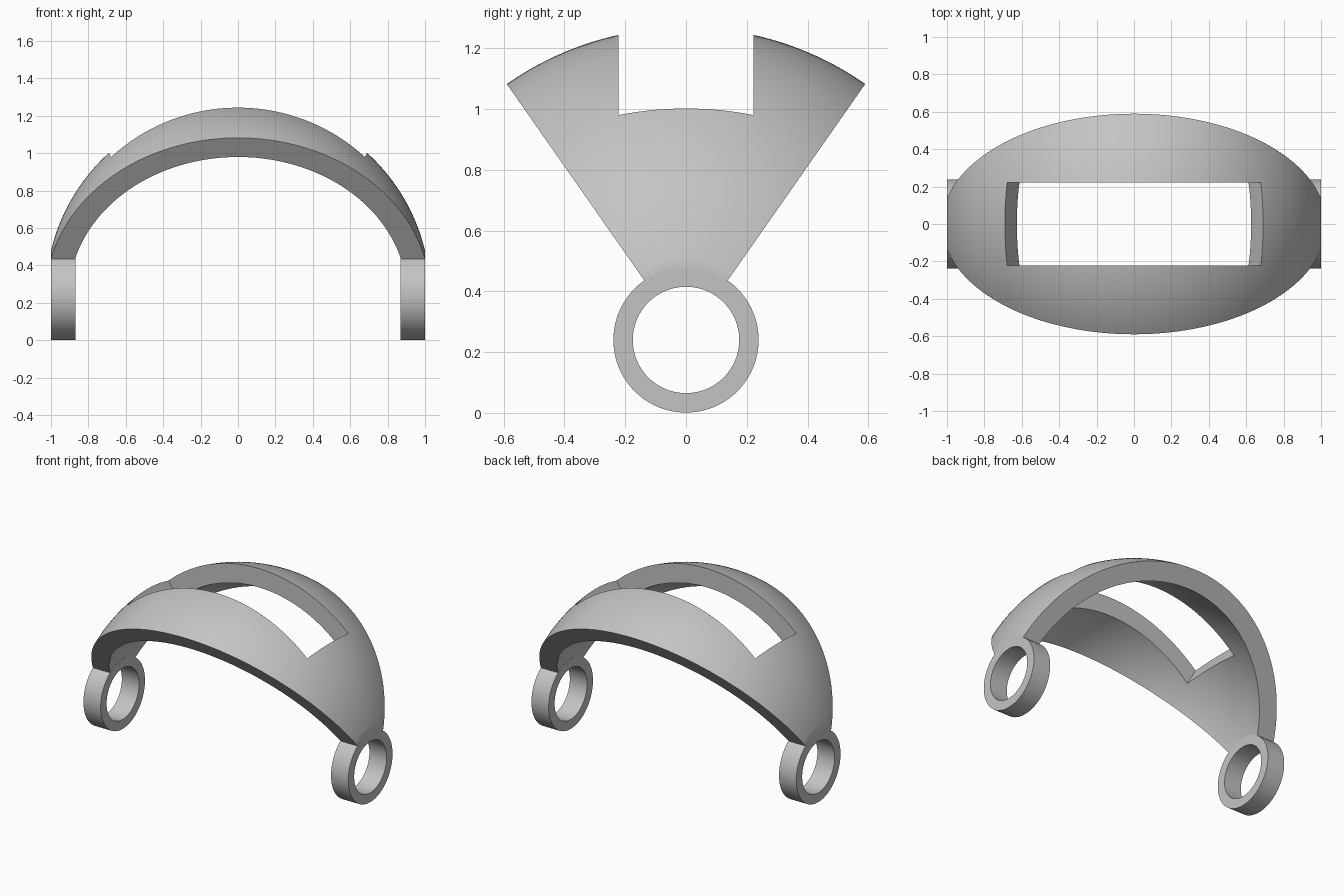
import bpy, bmesh
from math import sin, cos, asin, radians, tau
from mathutils import Vector

cube = bpy.data.objects.get("Cube")
if cube:
    bpy.data.objects.remove(cube, do_unlink=True)

AXIS_Z = 0.24                      # height of the hinge axis
OUTER, INNER = 1.028, 0.903        # radii of the spherical shell
RING_OUT, RING_IN = 0.239, 0.175
SPREAD = radians(35)               # half angle of the wedge
WINDOW_Y = 0.222

grey = bpy.data.materials.new("plain grey")
grey.use_nodes = True
colour = (0.55, 0.55, 0.55, 1)
grey.diffuse_color = colour
grey.node_tree.nodes["Principled BSDF"].inputs["Base Color"].default_value = colour


def finish(name, bm):
    bmesh.ops.recalc_face_normals(bm, faces=bm.faces)
    mesh = bpy.data.meshes.new(name)
    bm.to_mesh(mesh)
    bm.free()
    obj = bpy.data.objects.new(name, mesh)
    mesh.materials.append(grey)
    bpy.context.collection.objects.link(obj)
    return obj


def revolve(name, profile, start, end, steps):
    """Turn a closed (x, radius) profile about the hinge axis."""
    bm = bmesh.new()
    full = end - start > 6
    rows = []
    for i in range(steps if full else steps + 1):
        a = start + (end - start) * i / steps
        rows.append([bm.verts.new((x, r * sin(a), AXIS_Z + r * cos(a))) for x, r in profile])
    if full:
        rows.append(rows[0])
    n = len(profile)
    for a, b in zip(rows, rows[1:]):
        for j in range(n):
            k = (j + 1) % n
            bm.faces.new((a[j], a[k], b[k], b[j]))
    if not full:
        bm.faces.new(rows[0])
        bm.faces.new(rows[-1])
    return finish(name, bm)


def arc(radius, steps=80):
    limit = asin(RING_OUT / radius)
    half = tau / 4 - limit
    angles = [-half + 2 * half * i / steps for i in range(steps + 1)]
    return [(radius * sin(a), radius * cos(a)) for a in angles]


def boolean(target, other, operation):
    mod = target.modifiers.new(operation.lower(), 'BOOLEAN')
    mod.operation = operation
    mod.solver = 'EXACT'
    mod.object = other
    bpy.context.view_layer.objects.active = target
    bpy.ops.object.modifier_apply(modifier=mod.name)
    bpy.data.objects.remove(other, do_unlink=True)


# Domed band: wedge of a spherical shell, its ends tucked inside the rings
root = 0.2
profile = arc(OUTER) + [(0.99, root), (0.88, root)] + arc(INNER)[::-1] + [(-0.88, root), (-0.99, root)]
band = revolve("domed_band", profile, -SPREAD, SPREAD, 40)

# Window opening with slanted ends
bm = bmesh.new()
corners = [(-0.54, 0.5), (0.54, 0.5), (0.943, 1.2), (-0.943, 1.2)]
face = bm.faces.new([bm.verts.new((x, -WINDOW_Y, AXIS_Z + z)) for x, z in corners])
grown = bmesh.ops.extrude_face_region(bm, geom=[face])["geom"]
bmesh.ops.translate(bm, vec=Vector((0, 2 * WINDOW_Y, 0)),
                    verts=[v for v in grown if isinstance(v, bmesh.types.BMVert)])
cutter = finish("window_cutter", bm)
cutter.hide_render = True
boolean(band, cutter, 'DIFFERENCE')

# Hinge rings at both ends
for side, name in ((1, "left_ring"), (-1, "right_ring")):
    section = [(side * x, r) for x, r in
               ((0.87, RING_IN), (1.0, RING_IN), (1.0, RING_OUT), (0.87, RING_OUT))]
    boolean(band, revolve(name, section, 0, tau, 96), 'UNION')

# Smooth curved surfaces, crisp rims
bpy.ops.object.select_all(action='DESELECT')
band.select_set(True)
bpy.context.view_layer.objects.active = band
bpy.ops.object.shade_smooth_by_angle(angle=radians(30))
